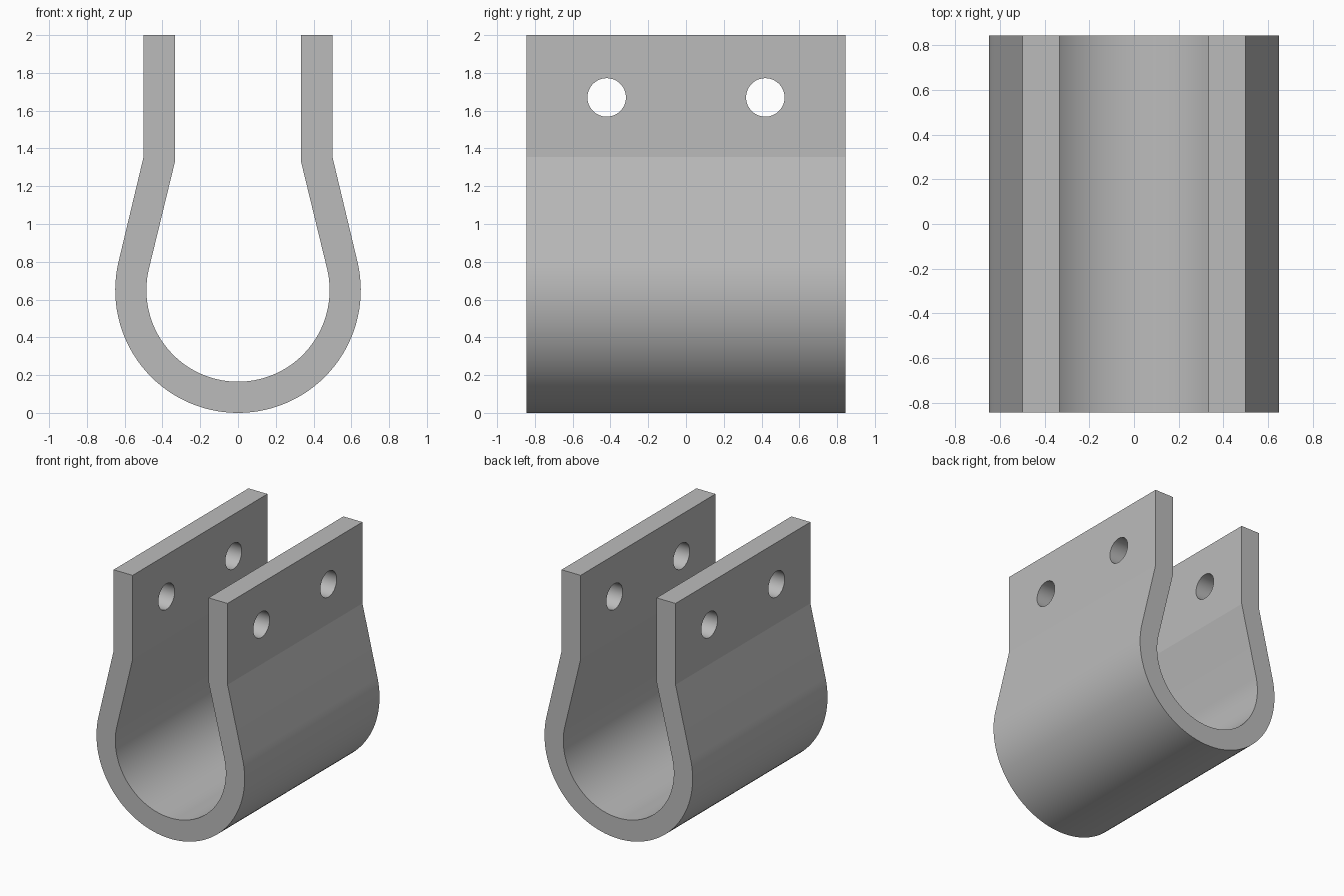
import bpy
import bmesh
from math import acos, atan2, cos, sin, hypot, pi, radians

cube = bpy.data.objects.get("Cube")
if cube:
    bpy.data.objects.remove(cube, do_unlink=True)

HALF_DEPTH = 0.845
CENTRE_Z = 0.65

steel = bpy.data.materials.new("plain grey")
steel.use_nodes = True
grey = (0.5, 0.5, 0.5, 1)
steel.diffuse_color = grey
steel.node_tree.nodes["Principled BSDF"].inputs["Base Color"].default_value = grey


def strap_outline(radius, leg_x, bend_z, steps=64):
    """Top of right leg, tangent slope, round the bottom, top of left leg."""
    rise = bend_z - CENTRE_Z
    tangent = atan2(rise, leg_x) - acos(radius / hypot(leg_x, rise))
    sweep = pi + 2 * tangent
    arc = []
    for i in range(steps + 1):
        a = tangent - sweep * i / steps
        arc.append((radius * cos(a), CENTRE_Z + radius * sin(a)))
    return [(leg_x, 2), (leg_x, bend_z)] + arc + [(-leg_x, bend_z), (-leg_x, 2)]


# Bent strap: outer and inner outlines joined by quads, then extruded in depth
outer = strap_outline(0.65, 0.5, 1.355)
inner = strap_outline(0.485, 0.333, 1.333)
bm = bmesh.new()
rows = [[bm.verts.new((x, -HALF_DEPTH, z)) for x, z in line] for line in (outer, inner)]
for i in range(len(outer) - 1):
    bm.faces.new((rows[0][i], rows[0][i + 1], rows[1][i + 1], rows[1][i]))
extruded = bmesh.ops.extrude_face_region(bm, geom=bm.faces[:])
moved = [v for v in extruded["geom"] if isinstance(v, bmesh.types.BMVert)]
bmesh.ops.translate(bm, verts=moved, vec=(0, 2 * HALF_DEPTH, 0))
bmesh.ops.recalc_face_normals(bm, faces=bm.faces[:])
mesh = bpy.data.meshes.new("clamp_strap")
bm.to_mesh(mesh)
bm.free()
mesh.materials.append(steel)
strap = bpy.data.objects.new("clamp_strap", mesh)
bpy.context.collection.objects.link(strap)

# Bolt holes: two drills, each passing through both legs
for y in (-0.42, 0.42):
    bpy.ops.mesh.primitive_cylinder_add(vertices=48, radius=0.102, depth=1.6,
                                        location=(0, y, 1.67),
                                        rotation=(0, pi / 2, 0))
    drill = bpy.context.object
    drill.name = "hole_drill"
    drill.hide_render = True
    drill.data.materials.append(steel)
    cut = strap.modifiers.new("bolt_hole", 'BOOLEAN')
    cut.operation = 'DIFFERENCE'
    cut.solver = 'EXACT'
    cut.object = drill
    bpy.ops.object.select_all(action='DESELECT')
    strap.select_set(True)
    bpy.context.view_layer.objects.active = strap
    bpy.ops.object.modifier_apply(modifier=cut.name)
    bpy.data.objects.remove(drill, do_unlink=True)

# Smooth bend and hole walls, crisp folds and edges
bpy.ops.object.shade_smooth_by_angle(angle=radians(10))
